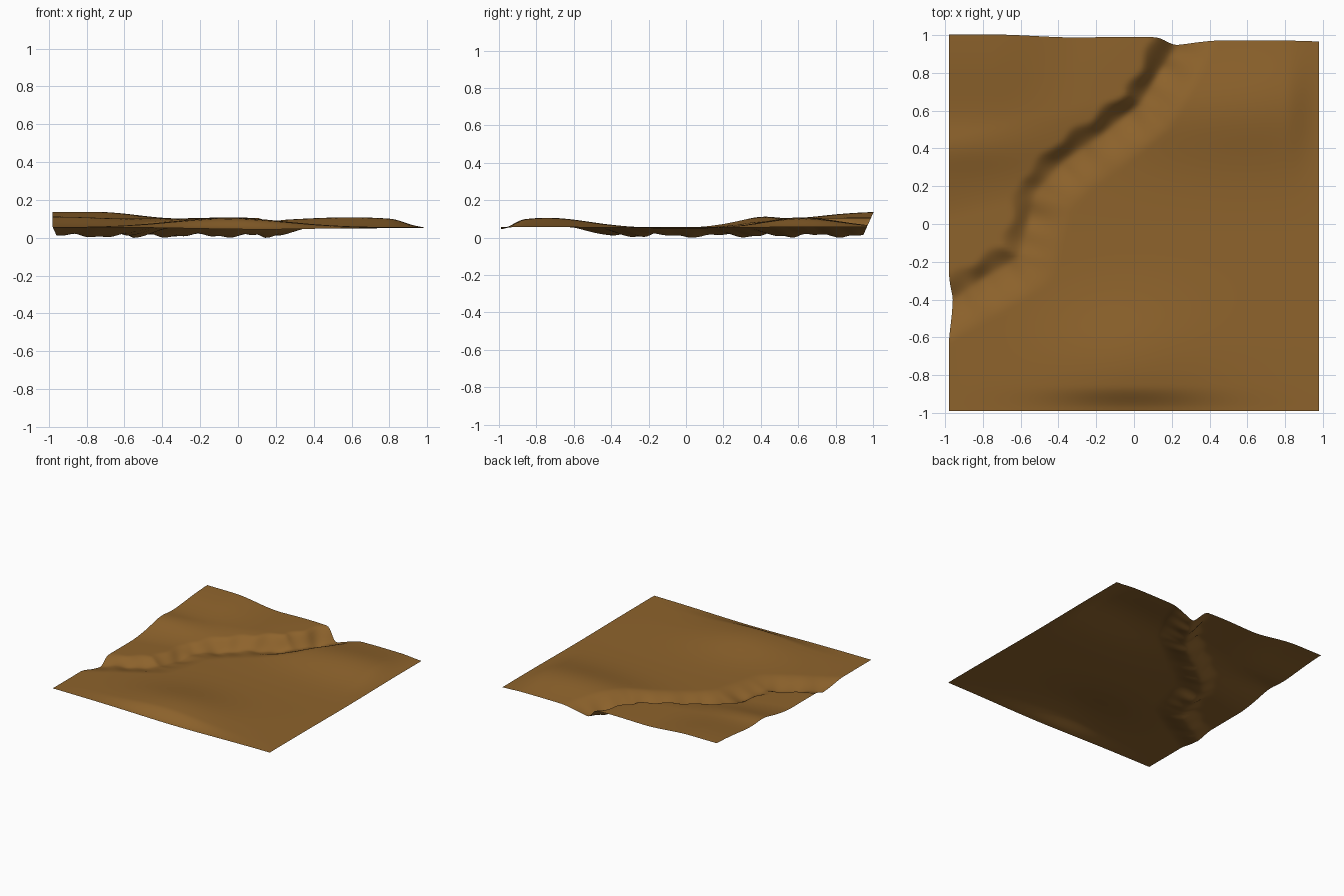
import bpy, math
from mathutils import Vector

if "Cube" in bpy.data.objects:
    bpy.data.objects.remove(bpy.data.objects["Cube"])

# Stream bed centre line, walked from the left edge to the back edge
PATH = [Vector(p) for p in [(-1.3, -.58), (-.97, -.40), (-.80, -.30), (-.60, -.18), (-.55, 0),
                            (-.51, .17), (-.36, .33), (-.16, .47), (.04, .63), (.13, .78),
                            (.22, .95), (.34, 1.2)]]
N = 110


def smooth(a, b, t):
    t = max(0, min(1, (t - a) / (b - a)))
    return t * t * (3 - 2 * t)


def bump(x, y, cx, cy, sx, sy):
    return math.exp(-.5 * (((x - cx) / sx) ** 2 + ((y - cy) / sy) ** 2))


def stream(p):
    """Signed distance to the stream (right bank positive) and distance along it."""
    best, along = (9, 0), 0
    for a, b in zip(PATH, PATH[1:]):
        d = b - a
        t = max(0, min(1, (p - a).dot(d) / d.length_squared))
        gap = p - a - d * t
        if gap.length < abs(best[0]):
            side = -1 if d.x * gap.y - d.y * gap.x > 0 else 1
            best = (side * gap.length, along + t * d.length)
        along += d.length
    return best


def upper_terrace(x, y):
    z = .068 + .045 * smooth(.02, .45, y - .25 * (x + 1))
    z += .012 * bump(x, y, -.95, .40, .25, .08)
    z += .036 * smooth(.5, 1, y) * smooth(-.3, -.75, x)
    return z + .006 * bump(x, y, -.05, .95, .15, .2)


def lower_plain(x, y):
    z = .068 - .008 * bump(x, y, .35, .0, .5, .3)
    edge = smooth(1, .8, abs(x)) * smooth(-1, -.86, y)
    hills = .050 * bump(x, y, -.05, -.74, .30, .22)
    hills += .050 * bump(x, y, .65, .62, .33, .20)
    hills += .018 * bump(x, y, .15, .58, .25, .16)
    front_dip = .012 * bump(x, y, .12, -1, .35, .05)
    return z + hills * edge - front_dip


def height(x, y):
    d, s = stream(Vector((x, y)))
    floor = .022 + .008 * math.sin(s * 17) + .004 * math.sin(s * 41)
    if d < 0:
        wall = .12 + .015 * math.sin(s * 30)
        return floor + (upper_terrace(x, y) - floor) * smooth(0, wall, -d)
    return floor + (lower_plain(x, y) - floor) * smooth(-.02, .2, d)


# Ground sheet: a grid lifted by the height function, with rims that lean with height
verts, faces = [], []
for j in range(N + 1):
    for i in range(N + 1):
        u, v = 2 * i / N - 1, 2 * j / N - 1
        x, y = .98 * u, -.99 + .98 * (v + 1)
        z = height(x, y)
        y += .45 * (z - .075) * smooth(.8, 1, v)
        x += .45 * max(0, .07 - z) * smooth(-.8, -1, u)
        verts.append((x, y, z))
for j in range(N):
    for i in range(N):
        a = j * (N + 1) + i
        faces.append((a, a + 1, a + N + 2, a + N + 1))
low = min(p[2] for p in verts)
verts = [(x, y, z - low) for x, y, z in verts]

mesh = bpy.data.meshes.new("ground")
mesh.from_pydata(verts, [], faces)
mesh.update()
ground = bpy.data.objects.new("ground", mesh)
bpy.context.collection.objects.link(ground)
for f in mesh.polygons:
    f.use_smooth = True

# Earth colour
earth = bpy.data.materials.new("earth")
earth.diffuse_color = (.27, .125, .025, 1)
earth.use_nodes = True
earth.node_tree.nodes["Principled BSDF"].inputs["Base Color"].default_value = earth.diffuse_color
mesh.materials.append(earth)
